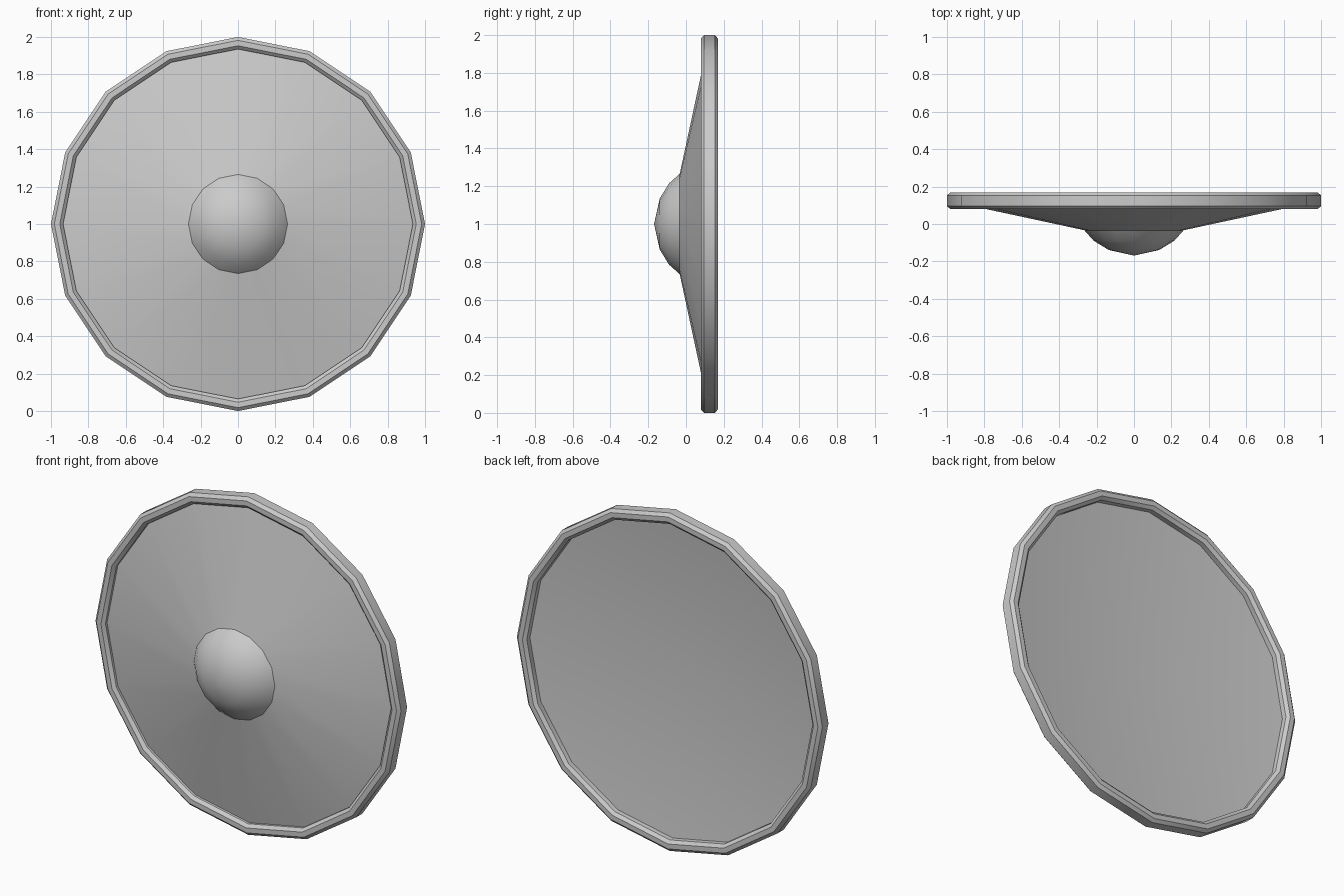
import bpy, bmesh, math

if "Cube" in bpy.data.objects:
    bpy.data.objects.remove(bpy.data.objects["Cube"])

SIDES = 16


def lathe(name, profile, closed=False, flip=False):
    """Spin (radius, y) points about the y axis through z = 1."""
    bm = bmesh.new()
    rings = []
    for r, y in profile:
        n = SIDES if r > 0 else 1
        rings.append([bm.verts.new((r * math.sin(2 * math.pi * i / SIDES), y,
                                    1 + r * math.cos(2 * math.pi * i / SIDES)))
                      for i in range(n)])
    pairs = list(zip(rings, rings[1:]))
    if closed:
        pairs.append((rings[-1], rings[0]))
    for a, b in pairs:
        for i in range(SIDES):
            j = (i + 1) % SIDES
            if len(a) == 1:
                bm.faces.new((a[0], b[j], b[i]))
            else:
                bm.faces.new((a[i], a[j], b[j], b[i]))
    bmesh.ops.recalc_face_normals(bm, faces=bm.faces)
    bm.normal_update()
    # open shells: make the first face look the requested way along y
    if not closed:
        bm.faces.ensure_lookup_table()
        if (bm.faces[0].normal.y > 0) != flip:
            bmesh.ops.reverse_faces(bm, faces=bm.faces)
    mesh = bpy.data.meshes.new(name)
    bm.to_mesh(mesh)
    bm.free()
    obj = bpy.data.objects.new(name, mesh)
    bpy.context.collection.objects.link(obj)
    bpy.context.view_layer.objects.active = obj
    for o in bpy.context.selected_objects:
        o.select_set(False)
    obj.select_set(True)
    bpy.ops.object.shade_smooth_by_angle(angle=math.radians(35))
    return obj


# bevelled rim
lathe("shield_rim", [(1.0, 0.096), (1.0, 0.153), (0.982, 0.169), (0.953, 0.169),
                     (0.935, 0.153), (0.935, 0.096), (0.953, 0.079), (0.982, 0.079)],
      closed=True)

# conical face and shallower hollow back
lathe("shield_front", [(0.262, -0.034), (0.945, 0.113)])
lathe("shield_back", [(0, 0.03), (0.945, 0.125)], flip=True)

# central boss
lathe("shield_boss", [(0, -0.169), (0.135, -0.139), (0.215, -0.09), (0.265, -0.034)])
